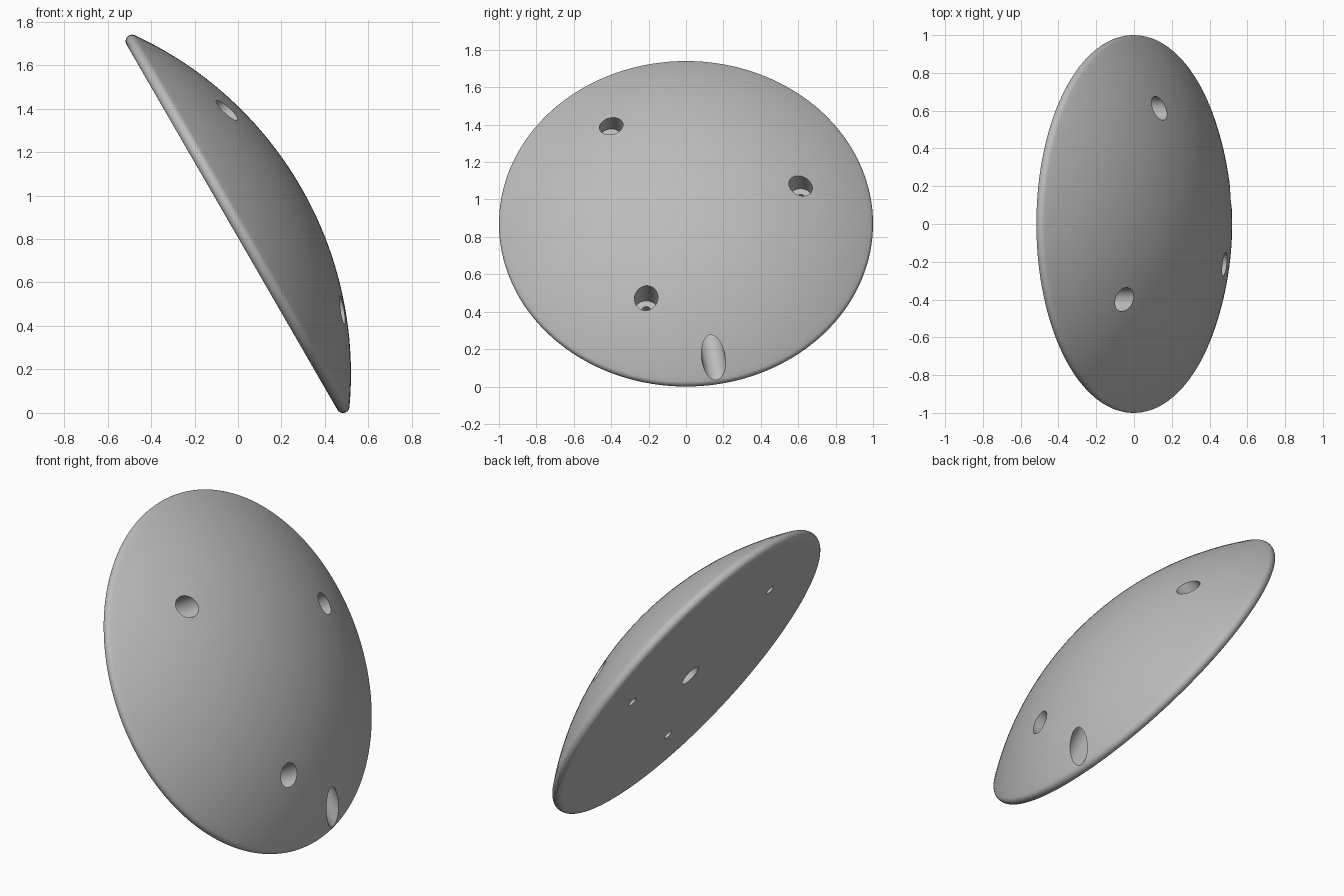
import bpy, bmesh
from math import radians, sin, cos, atan2, hypot, pi
from mathutils import Matrix, Vector

old = bpy.data.objects.get("Cube")
if old:
    bpy.data.objects.remove(old, do_unlink=True)

grey = bpy.data.materials.new("plain grey")
grey.use_nodes = True
colour = (0.5, 0.5, 0.5, 1)
grey.diffuse_color = colour
grey.node_tree.nodes["Principled BSDF"].inputs["Base Color"].default_value = colour

RIM = 0.03                 # fillet radius of the rim
RING = 1 - RIM             # radius of the fillet's centre line
DROP = 1.38                # dome centre below the fillet centre
DOME = hypot(RING, DROP) + RIM
TANGENT = atan2(DROP, RING)


def new_object(name, bm):
    bmesh.ops.recalc_face_normals(bm, faces=bm.faces)
    mesh = bpy.data.meshes.new(name)
    bm.to_mesh(mesh)
    bm.free()
    mesh.materials.append(grey)
    ob = bpy.data.objects.new(name, mesh)
    bpy.context.collection.objects.link(ob)
    return ob


def lathe(name, profile, steps=144):
    bm = bmesh.new()
    verts = [bm.verts.new((r, 0, z)) for r, z in profile]
    edges = [bm.edges.new(pair) for pair in zip(verts, verts[1:])]
    bmesh.ops.spin(bm, geom=verts + edges, cent=(0, 0, 0), axis=(0, 0, 1),
                   angle=2 * pi, steps=steps)
    bmesh.ops.remove_doubles(bm, verts=bm.verts, dist=1e-5)
    return new_object(name, bm)


def drill(body, start, end, radius):
    """Cut a round hole between two points."""
    start, end = Vector(start), Vector(end)
    axis = end - start
    turn = axis.to_track_quat('Z', 'Y').to_matrix().to_4x4()
    bm = bmesh.new()
    bmesh.ops.create_cone(bm, cap_ends=True, segments=48, radius1=radius,
                          radius2=radius, depth=axis.length,
                          matrix=Matrix.Translation((start + end) / 2) @ turn)
    cutter = new_object("hole_cutter", bm)
    cutter.hide_render = True
    mod = body.modifiers.new("hole", 'BOOLEAN')
    mod.operation = 'DIFFERENCE'
    mod.solver = 'EXACT'
    mod.object = cutter
    bpy.context.view_layer.objects.active = body
    bpy.ops.object.modifier_apply(modifier=mod.name)
    bpy.data.objects.remove(cutter, do_unlink=True)


# Domed disc: flat back, rounded rim, spherical front
profile = [(0, 0), (0.95, 0)]
for i in range(13):
    a = -pi / 2 + (TANGENT + pi / 2) * i / 12
    profile.append((RING + RIM * cos(a), RIM + RIM * sin(a)))
for i in range(1, 37):
    a = TANGENT + (pi / 2 - TANGENT) * i / 36
    profile.append((DOME * cos(a) if i < 36 else 0, RIM - DROP + DOME * sin(a)))
body = lathe("domed_disc", profile)

# Three counterbored screw holes
for angle in (-20, 100, 220):
    x, y = 0.622 * cos(radians(angle)), 0.622 * sin(radians(angle))
    drill(body, (x, y, 0.11), (x, y, 0.6), 0.063)
    drill(body, (x, y, -0.1), (x, y, 0.2), 0.027)

# Blind centre hole in the back, and a duct running in from the rim
drill(body, (0, 0, -0.1), (0, 0, 0.17), 0.0625)
a = radians(9.5)
drill(body, (0.01 * cos(a), 0.01 * sin(a), 0.115),
      (1.2 * cos(a), 1.2 * sin(a), 0.115), 0.063)

# Smooth shading, then lean the disc back
bpy.ops.object.select_all(action='DESELECT')
body.select_set(True)
bpy.context.view_layer.objects.active = body
bpy.ops.object.shade_smooth_by_angle(angle=radians(25))
body.rotation_euler = (0, radians(60), 0)
body.location = (-0.028, 0, 0.855)
